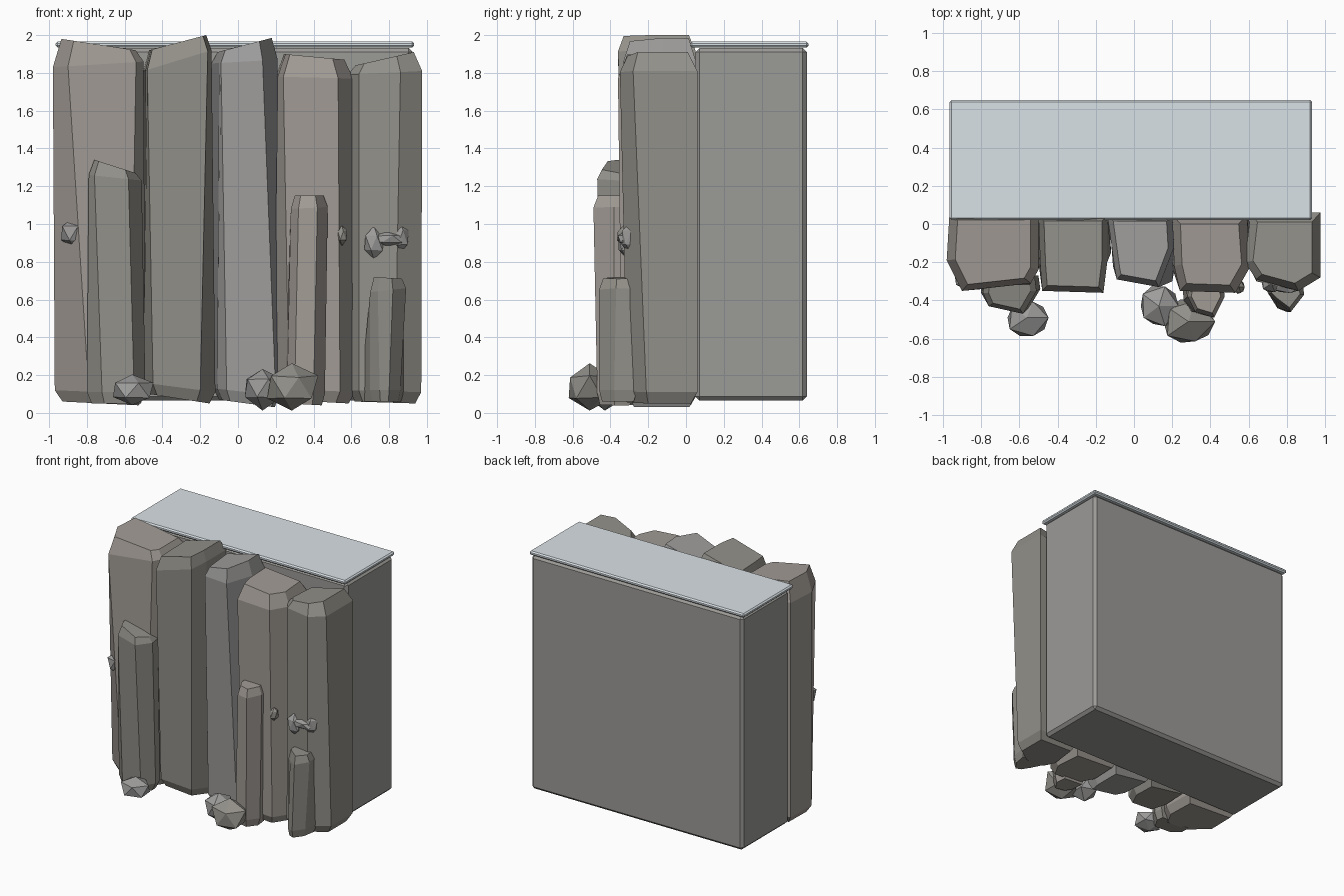
import bpy, bmesh, random
from mathutils import Vector


def material(name, rgb):
    m = bpy.data.materials.new(name)
    m.diffuse_color = (*rgb, 1)
    return m


WARM = material("warm_stone", (0.36, 0.33, 0.30))
DULL = material("dull_stone", (0.29, 0.28, 0.25))
COOL = material("cool_stone", (0.34, 0.335, 0.33))
BACK = material("backing_stone", (0.33, 0.325, 0.31))
SLAB = material("pale_slab", (0.70, 0.76, 0.79))


def finish(name, bm, mat):
    bmesh.ops.recalc_face_normals(bm, faces=bm.faces)
    me = bpy.data.meshes.new(name)
    bm.to_mesh(me)
    bm.free()
    me.materials.append(mat)
    ob = bpy.data.objects.new(name, me)
    bpy.context.collection.objects.link(ob)
    return ob


def block(name, lo, hi, bevel, mat):
    bm = bmesh.new()
    bmesh.ops.create_cube(bm, size=1)
    for v in bm.verts:
        v.co = Vector([lo[i] + (v.co[i] + 0.5) * (hi[i] - lo[i]) for i in range(3)])
    bmesh.ops.bevel(bm, geom=bm.edges[:], offset=bevel, segments=1, affect='EDGES')
    return finish(name, bm, mat)


def pillar(name, base, top, z_base, shoulder, cap, mat, shrink=0.78):
    """Loft chamfered base -> base -> shoulder -> cap; z pairs are (left, right)."""
    def ring(pts, z, s=1.0):
        xs = [p[0] for p in pts]
        x0, x1 = min(xs), max(xs)
        cx, cy = sum(xs) / len(pts), sum(p[1] for p in pts) / len(pts)
        return [(cx + (x - cx) * s, cy + (y - cy) * s,
                 z[0] + (z[1] - z[0]) * (x - x0) / (x1 - x0)) for x, y in pts]
    bm = bmesh.new()
    low = (z_base[0] + 0.06, z_base[1] + 0.06)
    rings = [[bm.verts.new(c) for c in r] for r in (
        ring(base, z_base, 0.84), ring(base, low),
        ring(top, shoulder), ring(top, cap, shrink))]
    n = len(base)
    for a, b in zip(rings, rings[1:]):
        for i in range(n):
            bm.faces.new((a[i], a[(i + 1) % n], b[(i + 1) % n], b[i]))
    bm.faces.new(rings[0])
    bm.faces.new(rings[-1])
    return finish(name, bm, mat)


def rock(name, centre, size, seed, mat):
    rng = random.Random(seed)
    bm = bmesh.new()
    bmesh.ops.create_icosphere(bm, subdivisions=1, radius=1)
    for v in bm.verts:
        k = rng.uniform(0.9, 1.08)
        v.co = Vector([centre[i] + v.co[i] * k * size[i] for i in range(3)])
    return finish(name, bm, mat)


# backing block and top slab
block("backing_block", (-0.945, 0.05, 0.065), (0.925, 0.64, 1.932), 0.022, BACK)
block("top_slab", (-0.965, 0.022, 1.934), (0.932, 0.648, 1.966), 0.01, SLAB)

# five tall pillars
pillar("pillar_1",
       [(-0.965, 0.06), (-0.97, -0.2), (-0.79, -0.34), (-0.57, -0.34), (-0.49, -0.2), (-0.5, 0.06)],
       [(-0.965, 0.06), (-0.98, -0.19), (-0.9, -0.35), (-0.54, -0.31), (-0.5, -0.24), (-0.5, 0.06)],
       (0.06, 0.04), (1.83, 1.86), (1.98, 1.92), WARM, 0.82)
pillar("pillar_2",
       [(-0.49, 0.05), (-0.5, -0.2), (-0.45, -0.33), (-0.2, -0.3), (-0.12, -0.15), (-0.13, 0.05)],
       [(-0.5, 0.05), (-0.49, -0.22), (-0.48, -0.35), (-0.16, -0.36), (-0.14, -0.2), (-0.14, 0.05)],
       (0.1, 0.05), (1.81, 1.92), (1.92, 2.0), DULL, 0.84)
pillar("pillar_3",
       [(-0.13, 0.05), (-0.11, -0.22), (-0.06, -0.29), (0.2, -0.3), (0.22, -0.2), (0.22, 0.05)],
       [(-0.14, 0.05), (-0.1, -0.24), (-0.09, -0.29), (0.13, -0.33), (0.21, -0.12), (0.2, 0.05)],
       (0.07, 0.03), (1.85, 1.87), (1.91, 1.985), COOL, 0.82)
pillar("pillar_4",
       [(0.2, 0.05), (0.19, -0.2), (0.27, -0.34), (0.54, -0.34), (0.62, -0.2), (0.6, 0.05)],
       [(0.2, 0.05), (0.21, -0.22), (0.24, -0.35), (0.53, -0.36), (0.61, -0.22), (0.59, 0.05)],
       (0.07, 0.05), (1.78, 1.77), (1.9, 1.87), WARM)
pillar("pillar_5",
       [(0.62, 0.06), (0.59, -0.2), (0.64, -0.3), (0.83, -0.31), (0.97, -0.21), (0.97, 0.06)],
       [(0.61, 0.06), (0.58, -0.2), (0.64, -0.29), (0.86, -0.35), (0.975, -0.28), (0.975, 0.06)],
       (0.06, 0.05), (1.79, 1.81), (1.84, 1.91), DULL)

# three short pillars leaning on the fronts
pillar("short_pillar_1",
       [(-0.8, -0.27), (-0.8, -0.36), (-0.72, -0.43), (-0.55, -0.44), (-0.49, -0.34), (-0.5, -0.27)],
       [(-0.78, -0.27), (-0.79, -0.36), (-0.76, -0.43), (-0.58, -0.47), (-0.51, -0.35), (-0.52, -0.27)],
       (0.05, 0.05), (1.26, 1.23), (1.34, 1.27), DULL)
pillar("short_pillar_2",
       [(0.25, -0.28), (0.26, -0.4), (0.3, -0.46), (0.4, -0.47), (0.46, -0.38), (0.45, -0.28)],
       [(0.29, -0.28), (0.28, -0.38), (0.32, -0.46), (0.42, -0.49), (0.475, -0.38), (0.46, -0.28)],
       (0.05, 0.04), (1.08, 1.09), (1.15, 1.15), WARM)
pillar("short_pillar_3",
       [(0.65, -0.26), (0.7, -0.36), (0.75, -0.44), (0.8, -0.46), (0.86, -0.38), (0.88, -0.26)],
       [(0.71, -0.28), (0.7, -0.36), (0.74, -0.4), (0.82, -0.46), (0.89, -0.37), (0.88, -0.28)],
       (0.06, 0.06), (0.64, 0.66), (0.72, 0.71), DULL)

# boulders at the foot and small knobs on the pillars
rock("boulder_left", (-0.56, -0.49, 0.12), (0.12, 0.11, 0.085), 1, COOL)
rock("boulder_middle", (0.13, -0.43, 0.13), (0.115, 0.12, 0.11), 2, COOL)
rock("boulder_right", (0.285, -0.51, 0.135), (0.145, 0.135, 0.13), 3, DULL)
rock("knob_left", (-0.87, -0.28, 0.95), (0.08, 0.07, 0.085), 4, COOL)
rock("knob_middle", (0.55, -0.33, 0.94), (0.03, 0.04, 0.055), 5, DULL)

# double-ended knob on the right pillar
rock("knob_right_a", (0.72, -0.31, 0.9), (0.06, 0.055, 0.085), 6, COOL)
rock("knob_right_b", (0.86, -0.29, 0.93), (0.055, 0.06, 0.09), 7, COOL)
rock("knob_right_bridge", (0.79, -0.32, 0.92), (0.1, 0.045, 0.04), 8, COOL)
